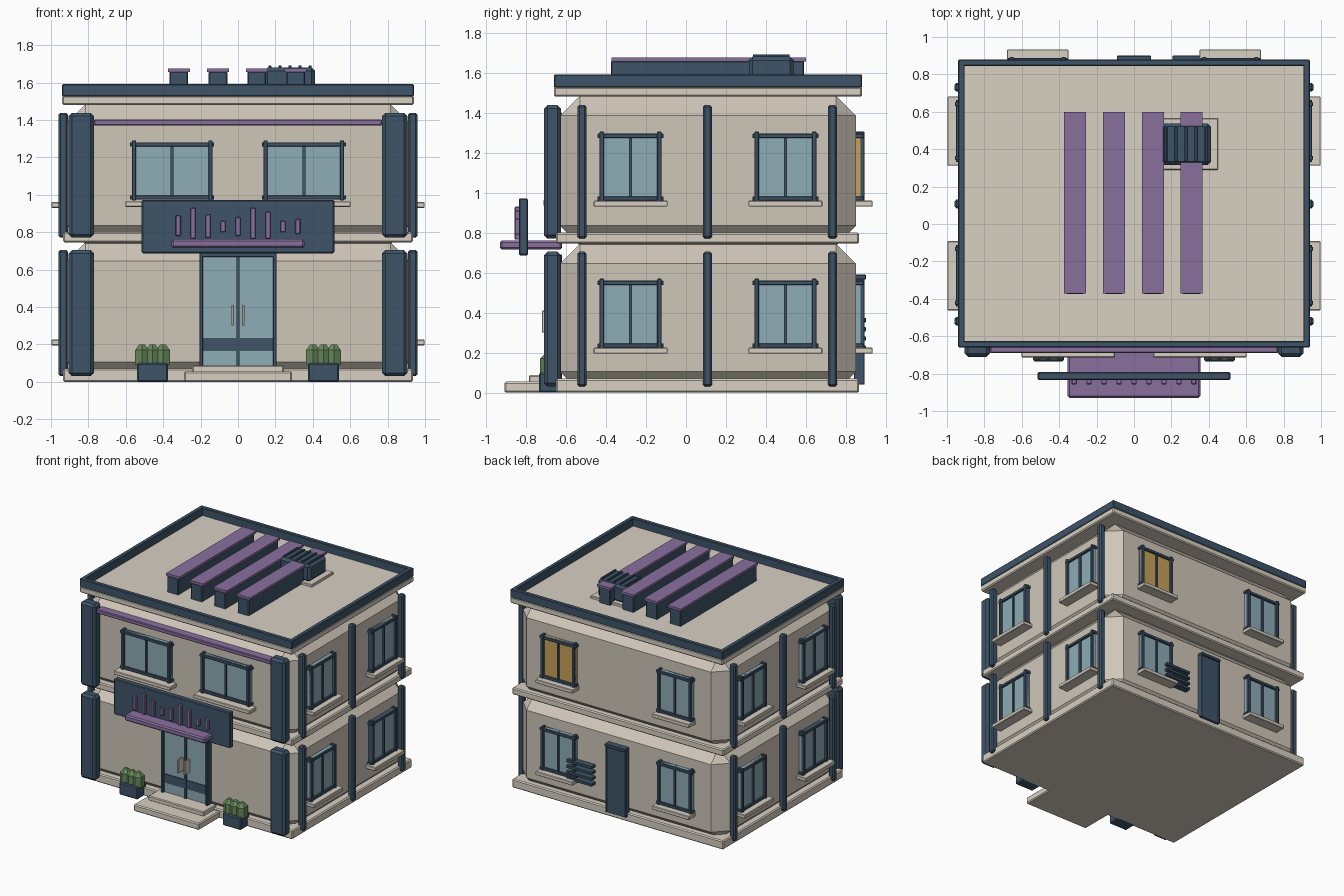
import bpy, bmesh
from mathutils import Matrix

if "Cube" in bpy.data.objects:
    bpy.data.objects.remove(bpy.data.objects["Cube"])

def mat(name, r, g, b):
    m = bpy.data.materials.new(name)
    lin = lambda c: (c / 255 / 12.92) if c < 11 else ((c / 255 + 0.055) / 1.055) ** 2.4
    m.diffuse_color = (lin(r), lin(g), lin(b), 1)
    m.use_nodes = True
    m.node_tree.nodes["Principled BSDF"].inputs["Base Color"].default_value = m.diffuse_color
    return m

WALL = mat("wall_plaster", 207, 198, 185)
TRIM = mat("trim_stone", 216, 208, 194)
NAVY = mat("navy_metal", 62, 84, 104)
PURPLE = mat("purple_panel", 136, 112, 158)
GLASS = mat("window_glass", 142, 172, 182)
AMBER = mat("lit_glass", 200, 160, 90)
GREEN = mat("foliage", 104, 138, 92)

def finish(name, bm, material, bevel=0):
    if bevel:
        bmesh.ops.bevel(bm, geom=bm.edges[:], offset=bevel, offset_type='OFFSET',
                        segments=1, profile=0.5, affect='EDGES', clamp_overlap=True)
    me = bpy.data.meshes.new(name)
    bm.to_mesh(me)
    bm.free()
    me.materials.append(material)
    ob = bpy.data.objects.new(name, me)
    bpy.context.collection.objects.link(ob)
    return ob

def box(name, x, y, z, material, bevel=0):
    """Box from (min, max) ranges on each axis."""
    bm = bmesh.new()
    size = [abs(r[1] - r[0]) for r in (x, y, z)]
    mid = [(r[1] + r[0]) / 2 for r in (x, y, z)]
    bmesh.ops.create_cube(bm, size=1, matrix=Matrix.Translation(mid) @ Matrix.Diagonal((*size, 1)))
    return finish(name, bm, material, bevel)

# Wall planes: distance of each facade from the origin
PLANE = {"front": 0.63, "back": 0.85, "left": 0.915, "right": 0.915}

def wall_box(name, side, u, d, z, material, bevel=0):
    """Box on a facade: u along the wall, d outward from the wall plane."""
    s = -1 if side in ("front", "left") else 1
    out = tuple(s * (PLANE[side] + v) for v in d)
    x, y = (u, out) if side in ("front", "back") else (out, u)
    return box(f"{side}_{name}", x, y, z, material, bevel)

def window(side, c, w, z0, z1, glass=GLASS, sill_w=None, sill_z=None):
    h, t = w / 2, 0.022
    wall_box("window_glass", side, (c - h, c + h), (-0.01, 0.022), (z0, z1), glass)
    for u in (c - h + t / 2, c + h - t / 2):
        wall_box("window_post", side, (u - t / 2, u + t / 2), (-0.01, 0.042), (z0 - .005, z1 + .01), NAVY, 0.003)
    wall_box("window_mullion", side, (c - .008, c + .008), (-0.01, 0.034), (z0, z1), NAVY)
    for z in (z0 + t / 2, z1 - t / 2):
        wall_box("window_rail", side, (c - h - .01, c + h + .01), (-0.01, 0.038), (z - t / 2, z + t / 2), NAVY, 0.003)
    sw = (sill_w or w + 0.06) / 2
    sz = sill_z or z0
    wall_box("window_sill", side, (c - sw, c + sw), (-0.01, 0.083), (sz - 0.03, sz), TRIM, 0.004)

# Two storeys with chamfered corners, slabs at each level
box("ground_storey", (-.915, .915), (-.63, .85), (0.005, .745), WALL, 0.1)
box("upper_storey", (-.915, .915), (-.63, .85), (.735, 1.485), WALL, 0.1)
box("base_slab", (-.935, .935), (-.65, .865), (0, .07), TRIM, 0.008)
box("floor_band", (-.935, .935), (-.65, .865), (.745, .80), TRIM, 0.008)
box("roof_slab", (-.94, .94), (-.66, .88), (1.48, 1.53), TRIM, 0.008)

# Parapet
for s in (-1, 1):
    x = sorted((s * .94, s * .905))
    box("parapet_side", x, (-.66, .88), (1.525, 1.592), NAVY, 0.005)
for y in ((-.66, -.625), (.845, .88)):
    box("parapet_end", (-.94, .94), y, (1.525, 1.592), NAVY, 0.005)

# Pillars on every storey
for z in ((.03, .705), (.77, 1.438)):
    for s in (-1, 1):
        box("corner_pillar", sorted((s * .77, s * .905)), (-.71, -.625), z, NAVY, 0.018)
    for side in ("left", "right"):
        for y in (-.52, .107, .732):
            wall_box("pilaster", side, (y - .023, y + .023), (-0.005, .045), z, NAVY, 0.01)

# Windows
for z0, z1 in ((.225, .56), (.96, 1.295)):
    for side in ("left", "right"):
        for c in (-.277, .497):
            window(side, c, .31, z0, z1)
    for c in (-.515, .515):
        window("back", c, .30, z0, z1, AMBER if c > 0 and z0 > .5 else GLASS, sill_w=.33)
for c in (-.352, .352):
    window("front", c, .43, .975, 1.28, sill_w=.50, sill_z=.965)

# Purple strip under the front eave
wall_box("eave_strip", "front", (-.77, .77), (-0.01, .06), (1.37, 1.402), PURPLE, 0.005)

# Sign board, canopy shelf and decorative bars
box("sign_board", (-.515, .515), (-.835, -.79), (.687, .972), NAVY, 0.006)
box("canopy_shelf", (-.355, .355), (-.93, -.62), (.715, .762), PURPLE, 0.01)
bars = [(.78, .89), (.765, .93), (.77, .895), (.80, .86), (.78, .88),
        (.765, .93), (.765, .91), (.80, .86), (.79, .87)]
for i, z in enumerate(bars):
    x = -.32 + i * .08
    box("sign_bar", (x - .014, x + .014), (-.857, -.83), z, PURPLE, 0.004)

# Entrance steps and glass double door
box("lower_step", (-.29, .29), (-.907, -.62), (0, .055), TRIM, 0.008)
box("upper_step", (-.245, .245), (-.785, -.62), (.05, .088), TRIM, 0.006)
wall_box("door_glass", "front", (-.2, .2), (-0.01, .03), (.085, .68), GLASS)
wall_box("door_head", "front", (-.207, .207), (-0.01, .05), (.668, .69), NAVY, 0.003)
wall_box("door_kick_band", "front", (-.19, .19), (-0.01, .036), (.165, .235), NAVY)
wall_box("door_centre", "front", (-.009, .009), (-0.01, .042), (.085, .68), NAVY)
for s in (-1, 1):
    wall_box("door_jamb", "front", sorted((s * .188, s * .207)), (-0.01, .05), (.085, .69), NAVY, 0.003)
    wall_box("door_handle", "front", sorted((s * .022, s * .036)), (.025, .09), (.3, .41), TRIM, 0.003)

# Planters with low-poly shrubs
for s in (-1, 1):
    c = s * .457
    box("planter", (c - .082, c + .082), (-.735, -.62), (0, .1), NAVY, 0.008)
    for i in (-1, 0, 1):
        bm = bmesh.new()
        for z, h, r0, r1 in ((.13, .08, .04, .04), (.185, .03, .04, .016)):
            bmesh.ops.create_cone(bm, cap_ends=True, segments=6, radius1=r0, radius2=r1, depth=h,
                                  matrix=Matrix.Translation((c + i * .056, -.682, z)) @ Matrix.Diagonal((1.05, 1.2, 1, 1)))
        finish("shrub", bm, GREEN)

# Back door and louvre
wall_box("service_door", "back", (-.08, .08), (-0.01, .035), (.04, .58), NAVY)
wall_box("service_door_head", "back", (-.092, .092), (-0.01, .05), (.565, .59), NAVY, 0.004)
for s in (-1, 1):
    wall_box("service_door_jamb", "back", sorted((s * .078, s * .09)), (-0.01, .042), (.04, .58), NAVY, 0.003)
for i in range(4):
    z = .225 + i * .046
    wall_box("vent_slat", "back", (.205, .43), (-0.01, .05), (z - .011, z + .011), NAVY, 0.003)

# Rooftop panels on long plinths
for c in (-.316, -.107, .101, .308):
    box("roof_plinth", (c - .05, c + .05), (-.375, .59), (1.525, 1.66), NAVY, 0.006)
    box("roof_panel", (c - .059, c + .059), (-.372, .6), (1.657, 1.676), PURPLE)

# Rooftop air unit on a pad
box("air_unit_pad", (.11, .45), (.29, .565), (1.525, 1.55), TRIM, 0.004)
box("air_unit", (.14, .412), (.315, .538), (1.545, 1.68), NAVY, 0.018)
for i in range(5):
    x = .17 + i * .054
    box("air_unit_slat", (x - .008, x + .008), (.335, .518), (1.675, 1.692), NAVY, 0.003)
